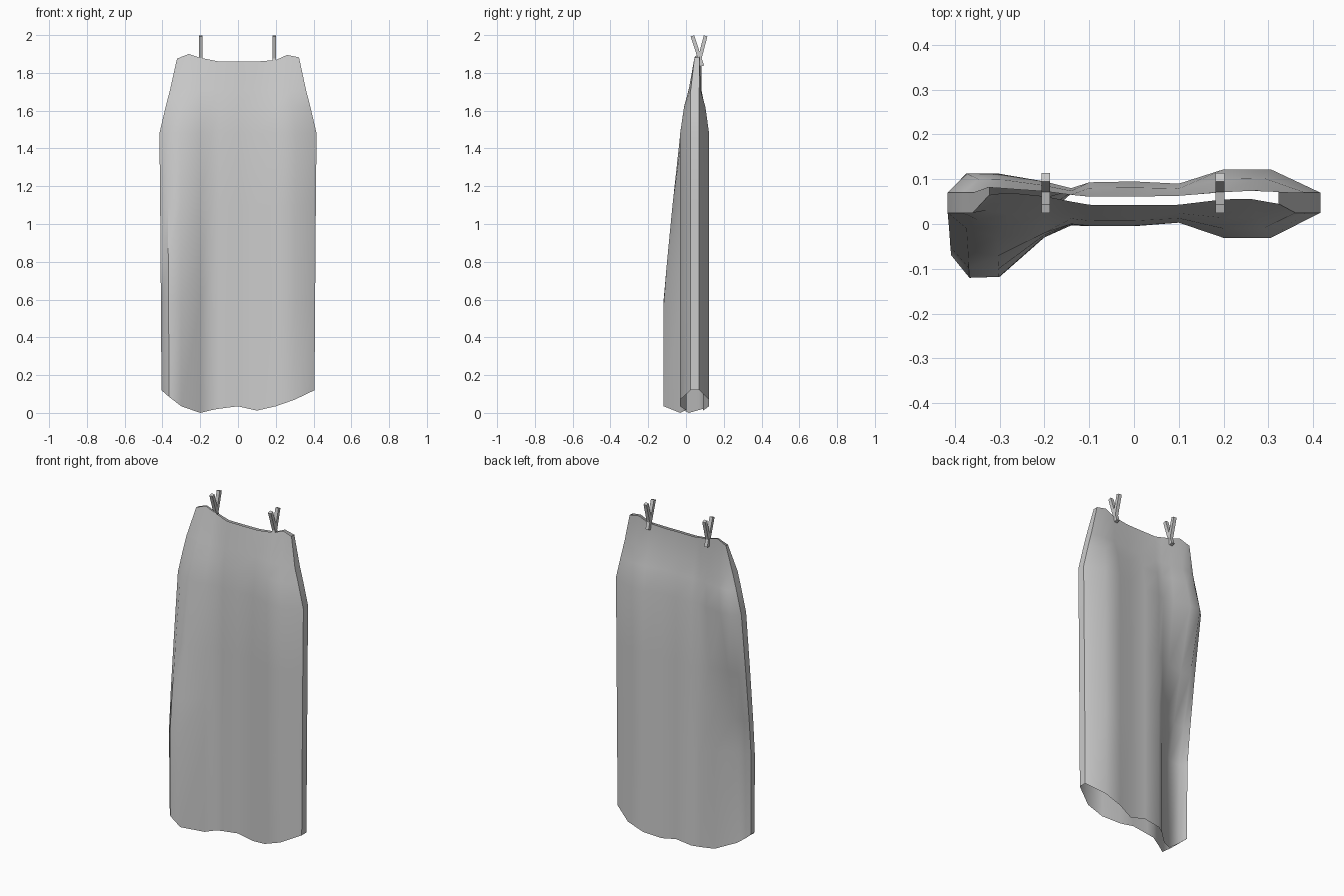
import bpy, bmesh, math
from mathutils import Vector

if "Cube" in bpy.data.objects:
    bpy.data.objects.remove(bpy.data.objects["Cube"])


def make_object(name, verts, faces):
    mesh = bpy.data.meshes.new(name)
    mesh.from_pydata(verts, [], faces)
    bm = bmesh.new()
    bm.from_mesh(mesh)
    bmesh.ops.recalc_face_normals(bm, faces=bm.faces)
    bm.to_mesh(mesh)
    bm.free()
    ob = bpy.data.objects.new(name, mesh)
    bpy.context.collection.objects.link(ob)
    return ob


# Fold columns across the cloth, with wavy hem and neckline heights
COLS = [-.405, -.365, -.3, -.2, -.14, -.1, 0, .1, .2, .3, .405]
HEM = [.12, .085, .035, 0, .015, .022, .035, .012, .035, .07, .12]
NECK = [1.875, 1.885, 1.90, 1.88, 1.868, 1.86, 1.86, 1.86, 1.868, 1.895, 1.882]

# Depth of the folds: hem, shoulder, neckline (the left side swings forward at the hem)
FRONT = ([-.07, -.12, -.118, -.03, -.003, -.005, -.005, .003, -.031, -.031, .025],
         [.025, -.01, -.03, -.02, 0, -.004, -.004, .003, -.031, -.031, .025],
         [.065, .068, .068, .062, .05, .043, .042, .043, .055, .056, .045])
BACK = ([-.035, -.055, -.058, .015, .068, .092, .095, .09, .122, .122, .07],
        [.07, .113, .113, .095, .08, .093, .095, .09, .122, .122, .07],
        [.083, .08, .077, .073, .065, .061, .061, .063, .071, .074, .072])

# Rows: height (None = hem / neck), half width, lower blend, front and back upper blend
ROWS = [(None, .405, 0, 0, 0), (.58, .408, 0, 0, 0), (.8, .41, .2, 0, 0),
        (1.1, .412, .53, 0, 0), (1.48, .416, 1, 0, 0), (1.62, .383, 1, .24, .4),
        (1.71, .36, 1, .52, .95), (None, .323, 1, 1, 1)]


def depth(tab, i, low, up):
    if i in (0, len(COLS) - 1) and up < 1:
        up = 0  # side edges stay straight until the neckline
    y = tab[0][i] + (tab[1][i] - tab[0][i]) * low
    return y + (tab[2][i] - y) * up


# Hanging cloth: open tube lofted from rings
n = len(COLS)
verts, faces = [], []
for r, (z, half, low, upf, upb) in enumerate(ROWS):
    for tab, up, order in ((FRONT, upf, range(n)), (BACK, upb, range(n - 1, -1, -1))):
        for i in order:
            a = abs(COLS[i])
            if a > .2:
                a = .2 + (a - .2) * (half - .2) / .205
            h = z if z is not None else (HEM[i] if r == 0 else NECK[i])
            verts.append((math.copysign(a, COLS[i]), depth(tab, i, low, up), h))
for r in range(len(ROWS) - 1):
    for i in range(2 * n):
        j = (i + 1) % (2 * n)
        faces.append((r * 2 * n + i, r * 2 * n + j, (r + 1) * 2 * n + j, (r + 1) * 2 * n + i))
cloth = make_object("hanging_cloth", verts, faces)
bpy.context.view_layer.objects.active = cloth
cloth.select_set(True)
bpy.ops.object.shade_smooth_by_angle(angle=math.radians(40))


# Clothes pegs: two crossed square sticks each
def stick(name, x, top, bottom):
    t, b = Vector((x, *top)), Vector((x, *bottom))
    d = (t - b).normalized()
    s = Vector((0, d.z, -d.y)) * .01
    w = Vector((.01, 0, 0))
    pts = [p + o for p in (b, t) for o in (-w - s, w - s, w + s, -w + s)]
    make_object(name, pts, [(0, 1, 2, 3), (4, 5, 6, 7)] +
                [(i, (i + 1) % 4, 4 + (i + 1) % 4, 4 + i) for i in range(4)])


for side, x in (("left", -.197), ("right", .192)):
    stick(side + "_peg_front_leg", x, (.034, 1.996), (.086, 1.836))
    stick(side + "_peg_back_leg", x, (.104, 1.996), (.068, 1.86))
